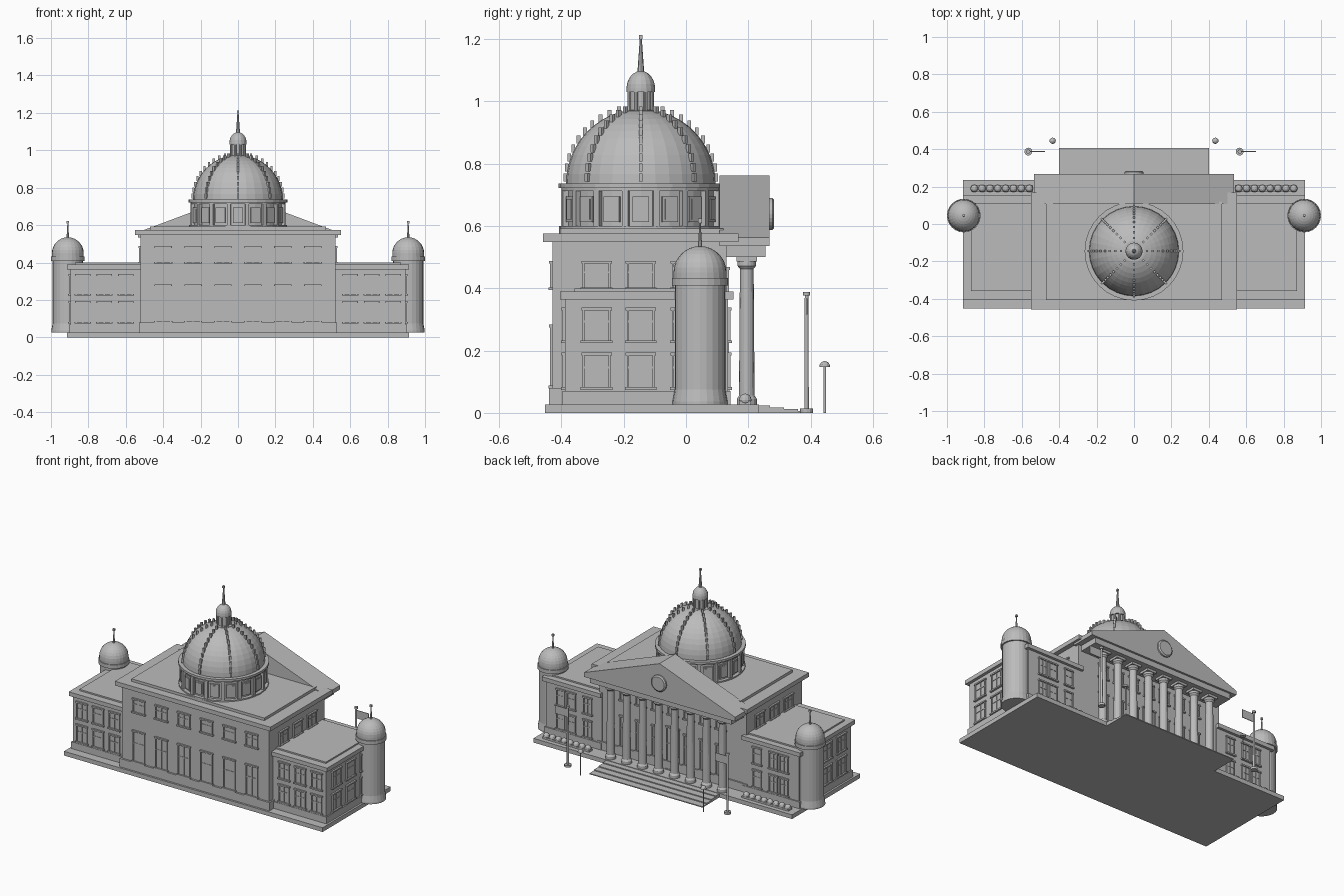
import bpy, bmesh
from math import sin, cos, pi, radians
from mathutils import Matrix, Vector

if "Cube" in bpy.data.objects:
    bpy.data.objects.remove(bpy.data.objects["Cube"], do_unlink=True)

stone = bpy.data.materials.new("grey_stone")
stone.use_nodes = True
stone.diffuse_color = (0.5, 0.5, 0.5, 1)
stone.node_tree.nodes["Principled BSDF"].inputs["Base Color"].default_value = (0.5, 0.5, 0.5, 1)


def finish(name, bm):
    bmesh.ops.recalc_face_normals(bm, faces=bm.faces)
    mesh = bpy.data.meshes.new(name)
    bm.to_mesh(mesh)
    bm.free()
    mesh.materials.append(stone)
    obj = bpy.data.objects.new(name, mesh)
    bpy.context.collection.objects.link(obj)
    return obj


def add_box(bm, x, y, z, matrix=Matrix()):
    """Box from (low, high) ranges on each axis."""
    size = Matrix.Diagonal((x[1] - x[0], y[1] - y[0], z[1] - z[0], 1))
    mid = Matrix.Translation((sum(x) / 2, sum(y) / 2, sum(z) / 2))
    bmesh.ops.create_cube(bm, size=1, matrix=matrix @ mid @ size)


def box(name, x, y, z):
    bm = bmesh.new()
    add_box(bm, x, y, z)
    return finish(name, bm)


def add_lathe(bm, profile, at, sides):
    """Closed turned solid from (radius, height) points."""
    rings = []
    for r, z in profile:
        rings.append([bm.verts.new((at[0] + r * cos(2 * pi * i / sides),
                                    at[1] + r * sin(2 * pi * i / sides), z))
                      for i in range(sides)])
    for low, high in zip(rings, rings[1:]):
        for i in range(sides):
            j = (i + 1) % sides
            bm.faces.new((low[i], low[j], high[j], high[i]))
    bm.faces.new(rings[0][::-1])
    bm.faces.new(rings[-1])


def lathe(name, profile, at, sides=32):
    bm = bmesh.new()
    add_lathe(bm, profile, at, sides)
    return finish(name, bm)


def dome_profile(r, z, steps, height=None):
    height = height or r
    return [(max(r * cos(pi / 2 * i / steps), 0.002), z + height * sin(pi / 2 * i / steps))
            for i in range(steps + 1)]


def windows(name, wall, turn, centres, rows, width, bars=True):
    """Framed windows on a wall plane; local x runs along it, local -y is outward."""
    bm = bmesh.new()
    m = Matrix.Rotation(turn, 4, "Z") @ Matrix.Translation((0, -wall, 0))
    h, t = width / 2, 0.007
    for c in centres:
        for low, high in rows:
            add_box(bm, (c - h, c + h), (-0.003, 0.002), (low, high), m)
            for s in (c - h, c + h - t):
                add_box(bm, (s, s + t), (-0.008, 0.002), (low, high), m)
            add_box(bm, (c - h - 0.006, c + h + 0.006), (-0.013, 0.002), (low - 0.006, low + 0.003), m)
            add_box(bm, (c - h - 0.004, c + h + 0.004), (-0.011, 0.002), (high - 0.006, high + 0.003), m)
            if bars:
                mid = low + (high - low) * 0.6
                add_box(bm, (c - 0.003, c + 0.003), (-0.006, 0.002), (low, high), m)
                add_box(bm, (c - h, c + h), (-0.006, 0.002), (mid - 0.003, mid + 0.003), m)
    finish(name, bm)


# Ground slab and entrance steps
box("ground_slab", (-0.915, 0.915), (-0.452, 0.235), (0, 0.027))
for i in range(4):
    box(f"entrance_step_{i + 1}", (-0.4, 0.4), (0.2, 0.405 - i * 0.045), (0, 0.006 * (i + 1)))

# Main block, cornice and stepped roof
box("main_block", (-0.52, 0.52), (-0.428, 0.13), (0.02, 0.55))
box("main_plinth", (-0.53, 0.53), (-0.44, 0.14), (0.02, 0.08))
box("main_cornice", (-0.55, 0.55), (-0.458, 0.168), (0.548, 0.575))
box("main_roof_step", (-0.47, 0.47), (-0.405, 0.12), (0.57, 0.592))
upper, low_row, high_row = (0.4, 0.485), (0.08, 0.19), (0.23, 0.335)
six = [-0.4 + 0.16 * i for i in range(6)]
windows("rear_windows", 0.428, 0, six, [upper], 0.085)
windows("rear_tall_windows", 0.428, 0, six, [(0.085, 0.28)], 0.085)
bays = [0.113 * i for i in range(-3, 4)]
windows("portico_upper_windows", 0.13, pi, bays, [(0.38, 0.465)], 0.07)
windows("portico_windows", 0.13, pi, [b for b in bays if b], [(0.085, 0.28)], 0.07)
windows("main_door", 0.13, pi, [0], [(0.03, 0.3)], 0.09)

# Portico: columns, entablature, pediment and medallion
column = [(0.032, 0.02), (0.032, 0.045), (0.025, 0.055), (0.022, 0.462),
          (0.03, 0.472), (0.03, 0.488)]
for i in range(8):
    x = -0.395 + 0.113 * i
    bm = bmesh.new()
    add_lathe(bm, column, (x, 0.195), 16)
    add_box(bm, (x - 0.033, x + 0.033), (0.162, 0.228), (0.486, 0.502))
    finish(f"portico_column_{i + 1}", bm)
box("entablature", (-0.5, 0.5), (0.125, 0.255), (0.5, 0.54))
box("pediment_cornice", (-0.535, 0.535), (0.107, 0.268), (0.535, 0.562))
bm = bmesh.new()
tri = [[bm.verts.new((x, y, z)) for x, z in ((-0.535, 0.562), (0.535, 0.562), (0, 0.762))]
       for y in (0.107, 0.268)]
for face in tri:
    bm.faces.new(face)
for i in range(3):
    j = (i + 1) % 3
    bm.faces.new((tri[0][i], tri[0][j], tri[1][j], tri[1][i]))
finish("pediment", bm)
medallion = lathe("pediment_medallion", [(0.052, 0), (0.052, 0.012), (0.044, 0.018)], (0, 0), 24)
medallion.matrix_world = Matrix.Translation((0, 0.265, 0.638)) @ Matrix.Rotation(-pi / 2, 4, "X")

# Central drum and dome
C = (0, -0.145)
centre = Matrix.Translation((*C, 0))
lathe("drum", [(0.262, 0.575), (0.262, 0.6), (0.24, 0.6), (0.24, 0.712), (0.255, 0.712),
               (0.255, 0.722), (0.264, 0.722), (0.264, 0.736), (0.24, 0.736)], C)
panes, pilasters = bmesh.new(), bmesh.new()
for i in range(16):
    turn = Matrix.Rotation(2 * pi * i / 16, 4, "Z")
    add_box(panes, (-0.027, 0.027), (-0.248, -0.23), (0.612, 0.695), centre @ turn)
    add_box(panes, (-0.019, 0.019), (-0.251, -0.24), (0.62, 0.687), centre @ turn)
    turn = Matrix.Rotation(2 * pi * (i + 0.5) / 16, 4, "Z")
    add_box(pilasters, (-0.01, 0.01), (-0.257, -0.23), (0.598, 0.714), centre @ turn)
finish("drum_windows", panes)
finish("drum_pilasters", pilasters)
lathe("main_dome", dome_profile(0.24, 0.735, 12), C)
bm = bmesh.new()
for i in range(8):
    for k in range(10):
        a = radians(4 + 7.7 * k)
        turn = Matrix.Rotation(pi / 4 * i, 4, "Z")
        spot = Matrix.Translation((0.243 * cos(a), 0, 0.738 + 0.243 * sin(a)))
        add_box(bm, (-0.006, 0.006), (-0.006, 0.006), (-0.013, 0.013), centre @ turn @ spot)
finish("dome_rib_studs", bm)

# Lantern and spire
lathe("lantern", [(0.055, 0.955), (0.055, 0.97), (0.038, 0.97), (0.038, 1.03), (0.046, 1.03)]
      + dome_profile(0.046, 1.04, 6, 0.057), C, 16)
bm = bmesh.new()
for i in range(8):
    a = pi / 4 * (i + 0.5)
    add_lathe(bm, [(0.006, 0.965), (0.006, 1.035)], (0.04 * cos(a), C[1] + 0.04 * sin(a)), 8)
finish("lantern_columns", bm)
lathe("spire", [(0.011, 1.09), (0.003, 1.205)], C, 8)
box("spire_finial", (-0.006, 0.006), (C[1] - 0.006, C[1] + 0.006), (1.2, 1.213))

# Wings, corner towers, planters, flagpoles and lamps on both sides
for side, s in (("left", 1), ("right", -1)):
    def span(a, b):
        return (min(s * a, s * b), max(s * a, s * b))
    box(f"{side}_wing", span(0.5, 0.895), (-0.388, 0.135), (0.02, 0.37))
    box(f"{side}_wing_plinth", span(0.5, 0.903), (-0.396, 0.143), (0.02, 0.07))
    box(f"{side}_wing_cornice", span(0.5, 0.914), (-0.405, 0.152), (0.364, 0.39))
    box(f"{side}_wing_roof", span(0.5, 0.872), (-0.357, 0.112), (0.385, 0.399))
    across = [s * x for x in (0.6, 0.715, 0.83)]
    rows = [low_row, high_row]
    windows(f"{side}_wing_rear_windows", 0.388, 0, across, rows, 0.075)
    windows(f"{side}_wing_entrance_windows", 0.135, pi, [-x for x in across[:2]] + [-s * 0.79], rows, 0.06)
    ends = [s * y for y in (-0.287, -0.145, 0.0)]
    windows(f"{side}_wing_end_windows", 0.895, s * pi / 2, ends, rows, 0.09)
    windows(f"{side}_main_end_windows", 0.52, s * pi / 2, ends, [upper], 0.09)

    tower = (s * 0.91, 0.045)
    lathe(f"{side}_tower", [(0.088, 0.027), (0.088, 0.037), (0.081, 0.075), (0.081, 0.408), (0.09, 0.408),
                            (0.09, 0.432), (0.085, 0.432)] + dome_profile(0.085, 0.45, 8), tower, 24)
    lathe(f"{side}_tower_spire", [(0.007, 0.53), (0.002, 0.612)], tower, 8)
    box(f"{side}_tower_finial", span(0.904, 0.916), (0.039, 0.051), (0.61, 0.623))

    box(f"{side}_planter", span(0.54, 0.87), (0.172, 0.208), (0.025, 0.038))
    bm = bmesh.new()
    for i in range(8):
        spot = Matrix.Translation((s * (0.56 + 0.042 * i), 0.19, 0.042))
        bmesh.ops.create_uvsphere(bm, u_segments=12, v_segments=8, radius=0.02, matrix=spot)
    finish(f"{side}_shrubs", bm)

    lathe(f"{side}_flagpole", [(0.021, 0), (0.021, 0.014), (0.007, 0.014), (0.006, 0.376),
                               (0.011, 0.376), (0.011, 0.388)], (s * 0.565, 0.387), 12)
    box(f"{side}_flag", (s * 0.565, s * 0.565 + 0.088), (0.385, 0.389), (0.315, 0.367))
    lathe(f"{side}_lamp", [(0.004, 0), (0.004, 0.147), (0.017, 0.147)]
          + dome_profile(0.017, 0.149, 4), (s * 0.435, 0.445), 12)
